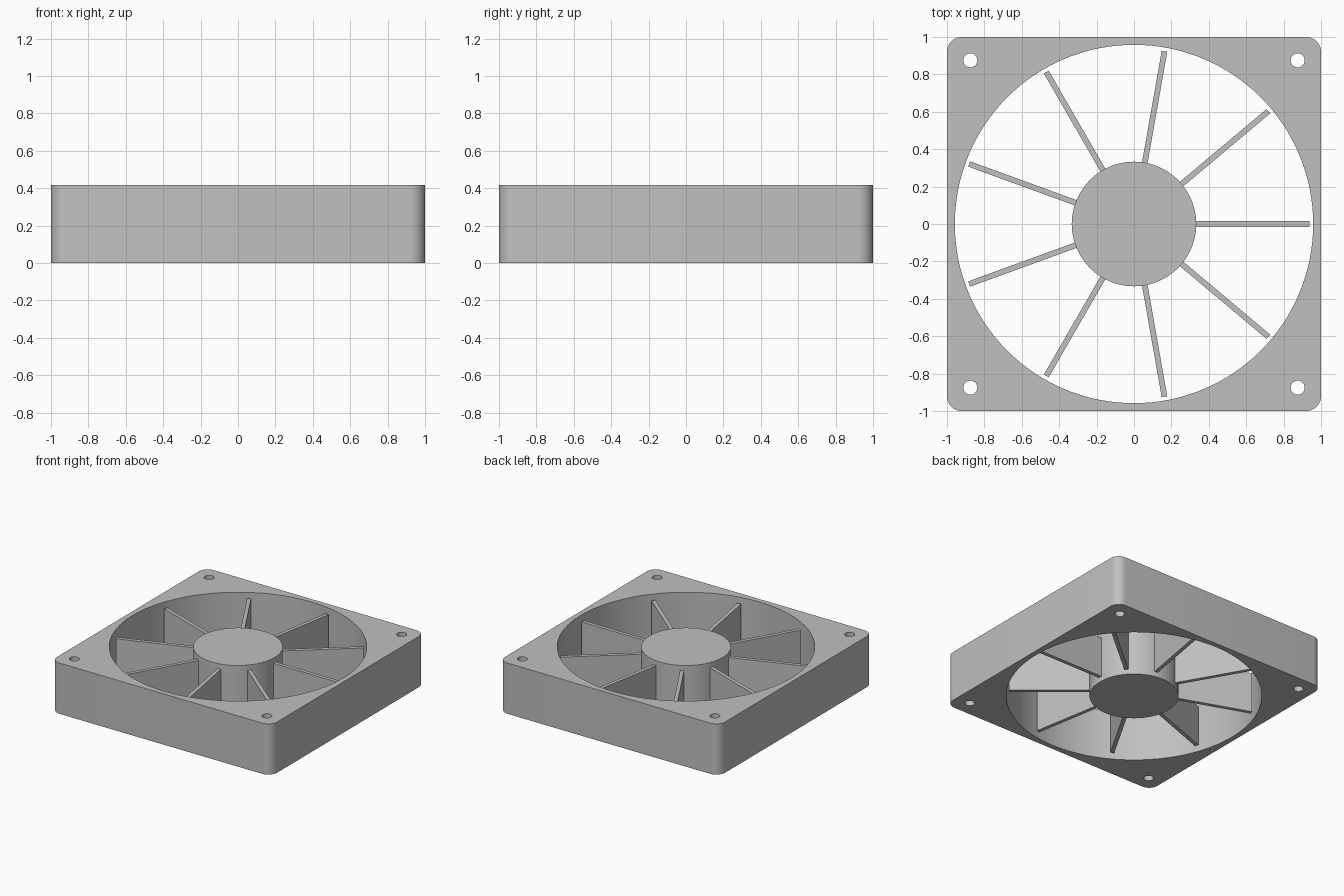
import bpy
from math import cos, sin, pi, radians

HEIGHT = 0.417
BORE, HUB = 0.958, 0.333
BLADES, BLADE_TIP, BLADE_THICK, BLADE_GAP = 9, 0.938, 0.03, 0.042

old = bpy.data.objects.get("Cube")
if old:
    bpy.data.objects.remove(old, do_unlink=True)

# Single plastic colour
grey = bpy.data.materials.new("grey plastic")
grey.use_nodes = True
colour = (0.53, 0.53, 0.53, 1)
grey.diffuse_color = colour
grey.node_tree.nodes["Principled BSDF"].inputs["Base Color"].default_value = colour


def circle(radius, x=0, y=0, n=96):
    return [(x + radius * cos(2 * pi * i / n), y + radius * sin(2 * pi * i / n))
            for i in range(n)]


def rounded_square(half, radius, steps=10):
    points = []
    for corner in range(4):
        start = corner * pi / 2
        cx = (half - radius) * (1 if corner in (0, 3) else -1)
        cy = (half - radius) * (1 if corner in (0, 1) else -1)
        for i in range(steps + 1):
            a = start + i * pi / 2 / steps
            points.append((cx + radius * cos(a), cy + radius * sin(a)))
    return points


def prism(name, outline, bottom, top):
    """Extrude a flat outline into a closed solid."""
    n = len(outline)
    verts = [(x, y, z) for z in (bottom, top) for x, y in outline]
    faces = [list(range(n))[::-1], list(range(n, 2 * n))]
    faces += [[i, (i + 1) % n, (i + 1) % n + n, i + n] for i in range(n)]
    mesh = bpy.data.meshes.new(name)
    mesh.from_pydata(verts, [], faces)
    mesh.materials.append(grey)
    obj = bpy.data.objects.new(name, mesh)
    bpy.context.collection.objects.link(obj)
    return obj


def select(obj):
    bpy.ops.object.select_all(action="DESELECT")
    obj.select_set(True)
    bpy.context.view_layer.objects.active = obj


def smooth(obj):
    select(obj)
    bpy.ops.object.shade_smooth_by_angle(angle=radians(30))


# Square frame with a large bore and four screw holes
frame = prism("frame", rounded_square(1, 0.08), 0, HEIGHT)
cuts = [circle(BORE, n=128)]
cuts += [circle(0.0375, x, y, 32) for x in (-0.875, 0.875) for y in (-0.875, 0.875)]
for outline in cuts:
    cutter = prism("hole_cutter", outline, -0.1, HEIGHT + 0.1)
    cutter.hide_render = True
    cut = frame.modifiers.new("hole", "BOOLEAN")
    cut.operation, cut.solver, cut.object = "DIFFERENCE", "EXACT", cutter
    select(frame)
    bpy.ops.object.modifier_apply(modifier=cut.name)
    bpy.data.objects.remove(cutter, do_unlink=True)
smooth(frame)

# Central hub, flush with the frame on both sides
smooth(prism("hub", circle(HUB), 0, HEIGHT))

# Straight upright blades, rooted just inside the hub
t = BLADE_THICK / 2
root = HUB - 0.02
for i in range(BLADES):
    blade = prism(f"blade_{i + 1}", [(root, -t), (BLADE_TIP, -t), (BLADE_TIP, t), (root, t)],
                  BLADE_GAP, HEIGHT - BLADE_GAP)
    blade.rotation_euler.z = 2 * pi * i / BLADES
